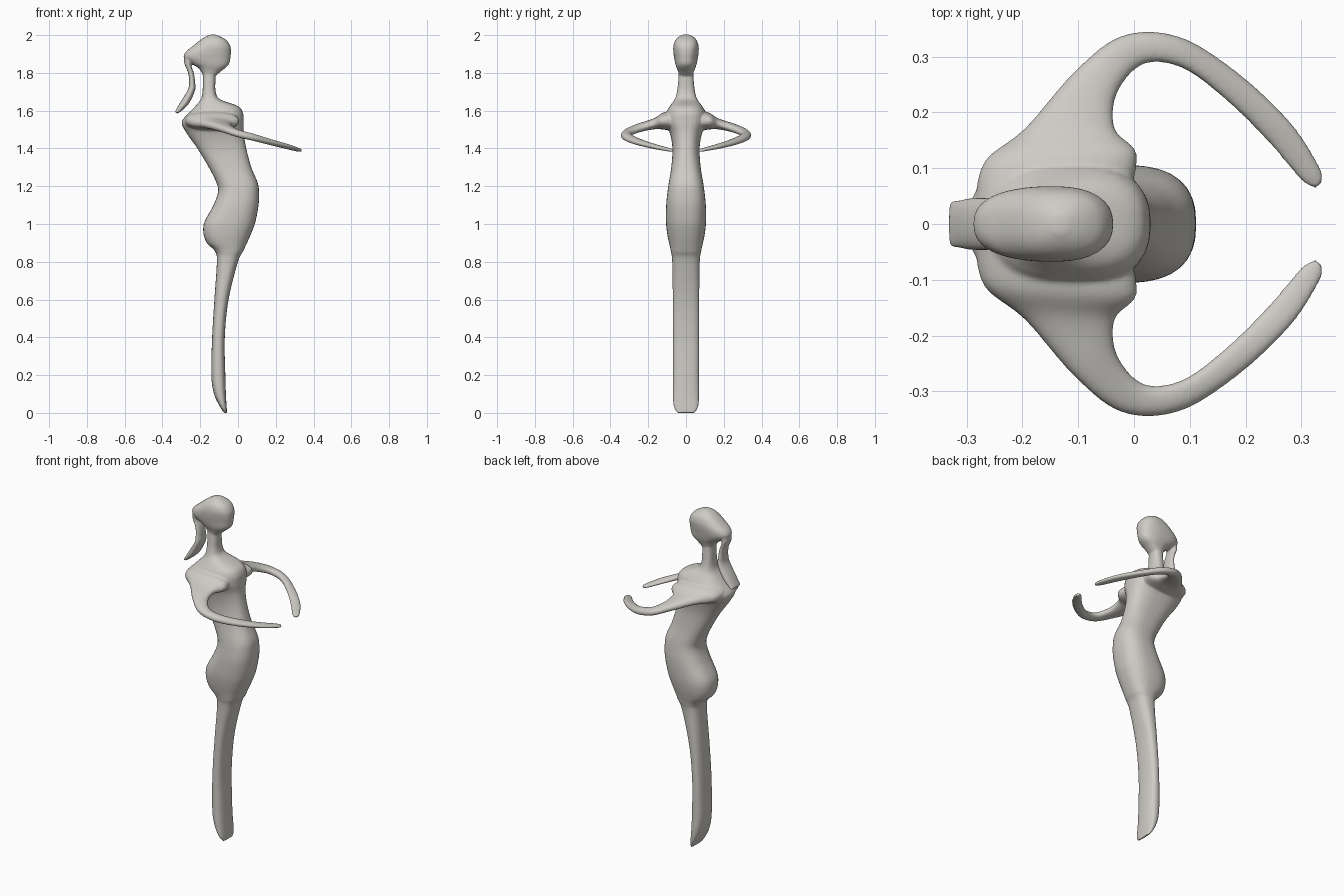
import bpy, bmesh, math
from mathutils import Vector

clay = bpy.data.materials.new("warm grey clay")
clay.diffuse_color = (0.62, 0.60, 0.56, 1)

SIDES, STEPS = 32, 6


def spline(a, b, c, d, t):
    return 0.5 * (2 * b + (c - a) * t + (2 * a - 5 * b + 4 * c - d) * t * t
                  + (3 * b - a - 3 * c + d) * t ** 3)


def loft(bm, sections, power=2.3):
    """Skin through sections given as (centre, half axis, half axis)."""
    n, rings = len(sections), []
    for i in range(n - 1):
        keys = [sections[min(max(k, 0), n - 1)] for k in (i - 1, i, i + 1, i + 2)]
        for s in range(STEPS + (i == n - 2)):
            c, u, v = (spline(*[k[j] for k in keys], s / STEPS) for j in range(3))
            ring = []
            for k in range(SIDES):
                a = 2 * math.pi * k / SIDES
                p = math.copysign(abs(math.cos(a)) ** (2 / power), math.cos(a))
                q = math.copysign(abs(math.sin(a)) ** (2 / power), math.sin(a))
                ring.append(bm.verts.new(c + u * p + v * q))
            rings.append(ring)
    faces = [bm.faces.new(rings[0]), bm.faces.new(rings[-1])]
    for r, q in zip(rings, rings[1:]):
        for k in range(SIDES):
            m = (k + 1) % SIDES
            faces.append(bm.faces.new((r[k], r[m], q[m], q[k])))
    bmesh.ops.recalc_face_normals(bm, faces=faces)


def upright(rows):
    """Rows of z, back x, front x, half width."""
    return [(Vector(((a + b) / 2, 0, z)), Vector(((b - a) / 2, 0, 0)), Vector((0, w, 0)))
            for z, a, b, w in rows]


bm = bmesh.new()

# Legs, hips, torso and neck
loft(bm, upright([
    (0.0, -0.072, -0.058, 0.045), (0.03, -0.094, -0.060, 0.064), (0.10, -0.127, -0.064, 0.070),
    (0.20, -0.141, -0.067, 0.070), (0.40, -0.137, -0.070, 0.070), (0.60, -0.125, -0.050, 0.070),
    (0.80, -0.112, 0.000, 0.073), (0.855, -0.122, 0.027, 0.080), (0.90, -0.165, 0.048, 0.090),
    (0.95, -0.183, 0.070, 0.100), (1.01, -0.178, 0.092, 0.106), (1.10, -0.130, 0.109, 0.105),
    (1.17, -0.106, 0.111, 0.098), (1.22, -0.115, 0.104, 0.091), (1.30, -0.155, 0.071, 0.078),
    (1.40, -0.215, 0.044, 0.072), (1.48, -0.272, 0.031, 0.085), (1.54, -0.298, 0.030, 0.112),
    (1.59, -0.258, 0.026, 0.105), (1.625, -0.225, -0.002, 0.085), (1.66, -0.197, -0.095, 0.060),
    (1.70, -0.188, -0.118, 0.048), (1.76, -0.186, -0.120, 0.041), (1.83, -0.186, -0.120, 0.036),
]), 2.5)

# Head
loft(bm, upright([
    (1.78, -0.180, -0.122, 0.034), (1.81, -0.198, -0.088, 0.043), (1.83, -0.215, -0.062, 0.051),
    (1.85, -0.250, -0.046, 0.057), (1.88, -0.287, -0.040, 0.063), (1.91, -0.278, -0.037, 0.067),
    (1.94, -0.242, -0.040, 0.067), (1.97, -0.205, -0.058, 0.058), (1.99, -0.175, -0.088, 0.040),
    (2.003, -0.145, -0.120, 0.016),
]), 2.4)

# Ponytail: outer x z, inner x z, half width
loft(bm, [(Vector(((a + c) / 2, 0, (b + d) / 2)), Vector(((c - a) / 2, 0, (d - b) / 2)),
           Vector((0, w, 0))) for a, b, c, d, w in [
    (-0.284, 1.885, -0.230, 1.870, 0.038), (-0.284, 1.850, -0.247, 1.842, 0.036),
    (-0.264, 1.800, -0.234, 1.800, 0.036), (-0.259, 1.750, -0.227, 1.750, 0.041),
    (-0.266, 1.710, -0.228, 1.705, 0.046), (-0.307, 1.642, -0.264, 1.632, 0.047),
    (-0.335, 1.592, -0.318, 1.584, 0.042)]])

# Arms with broad shoulders: inner x y, outer x y, height, half thickness
arm = [
    (-0.010, 0.040, -0.285, 0.040, 1.545, 0.060), (0.005, 0.125, -0.268, 0.112, 1.545, 0.045),
    (-0.034, 0.170, -0.195, 0.172, 1.530, 0.029), (-0.030, 0.235, -0.105, 0.275, 1.507, 0.023),
    (0.018, 0.287, -0.020, 0.338, 1.480, 0.020), (0.090, 0.278, 0.080, 0.336, 1.458, 0.019),
    (0.172, 0.216, 0.184, 0.273, 1.432, 0.016), (0.240, 0.148, 0.280, 0.183, 1.410, 0.013),
    (0.300, 0.078, 0.333, 0.102, 1.393, 0.009), (0.326, 0.064, 0.337, 0.074, 1.388, 0.007),
]
for side in (1, -1):
    loft(bm, [(Vector(((a + c) / 2, side * (b + d) / 2, z)),
               Vector(((c - a) / 2, side * (d - b) / 2, 0)), Vector((0, 0, h)))
              for a, b, c, d, z, h in arm])

mesh = bpy.data.meshes.new("figure")
bm.to_mesh(mesh)
bm.free()
mesh.materials.append(clay)
figure = bpy.data.objects.new("figure", mesh)
bpy.context.collection.objects.link(figure)

# Fuse the parts into one smooth skin
fuse = figure.modifiers.new("fuse", "REMESH")
fuse.mode = "VOXEL"
fuse.voxel_size = 0.005
fuse.use_smooth_shade = True
soften = figure.modifiers.new("soften", "SMOOTH")
soften.factor = 0.5
soften.iterations = 6
